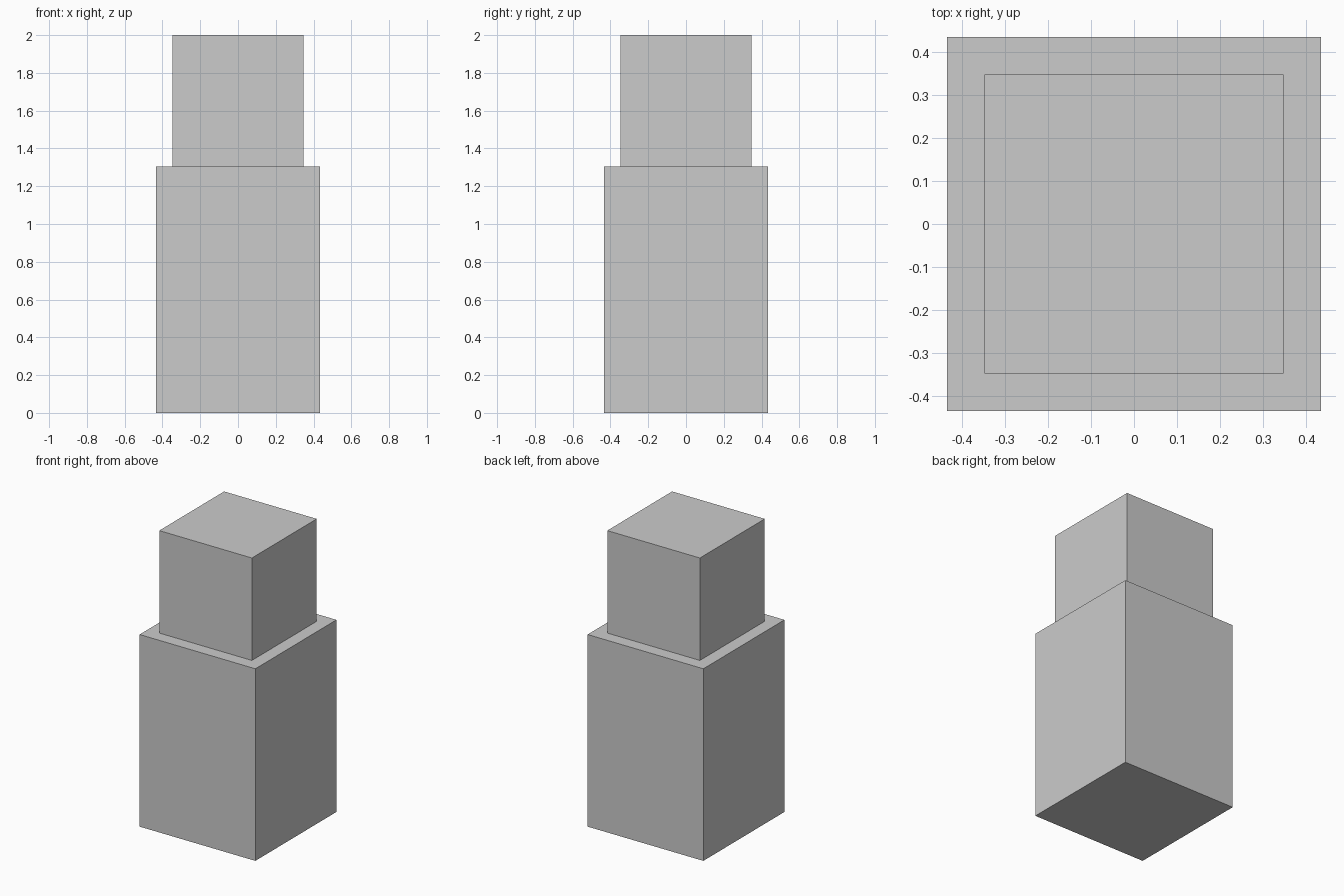
import bpy

if "Cube" in bpy.data.objects:
    bpy.data.objects.remove(bpy.data.objects["Cube"])

UNIT = 2.0 / 2.3  # scale so the total height is 2


def box(name, width, height, bottom):
    """Square-based box standing at the given height."""
    bpy.ops.mesh.primitive_cube_add(size=1, location=(0, 0, bottom + height / 2))
    obj = bpy.context.object
    obj.name = name
    obj.scale = (width, width, height)
    bpy.ops.object.transform_apply(location=False, rotation=False, scale=True)
    return obj


# Tall lower block
box("body", UNIT, 1.5 * UNIT, 0)

# Smaller cube on top
box("head", 0.8 * UNIT, 0.8 * UNIT, 1.5 * UNIT)
